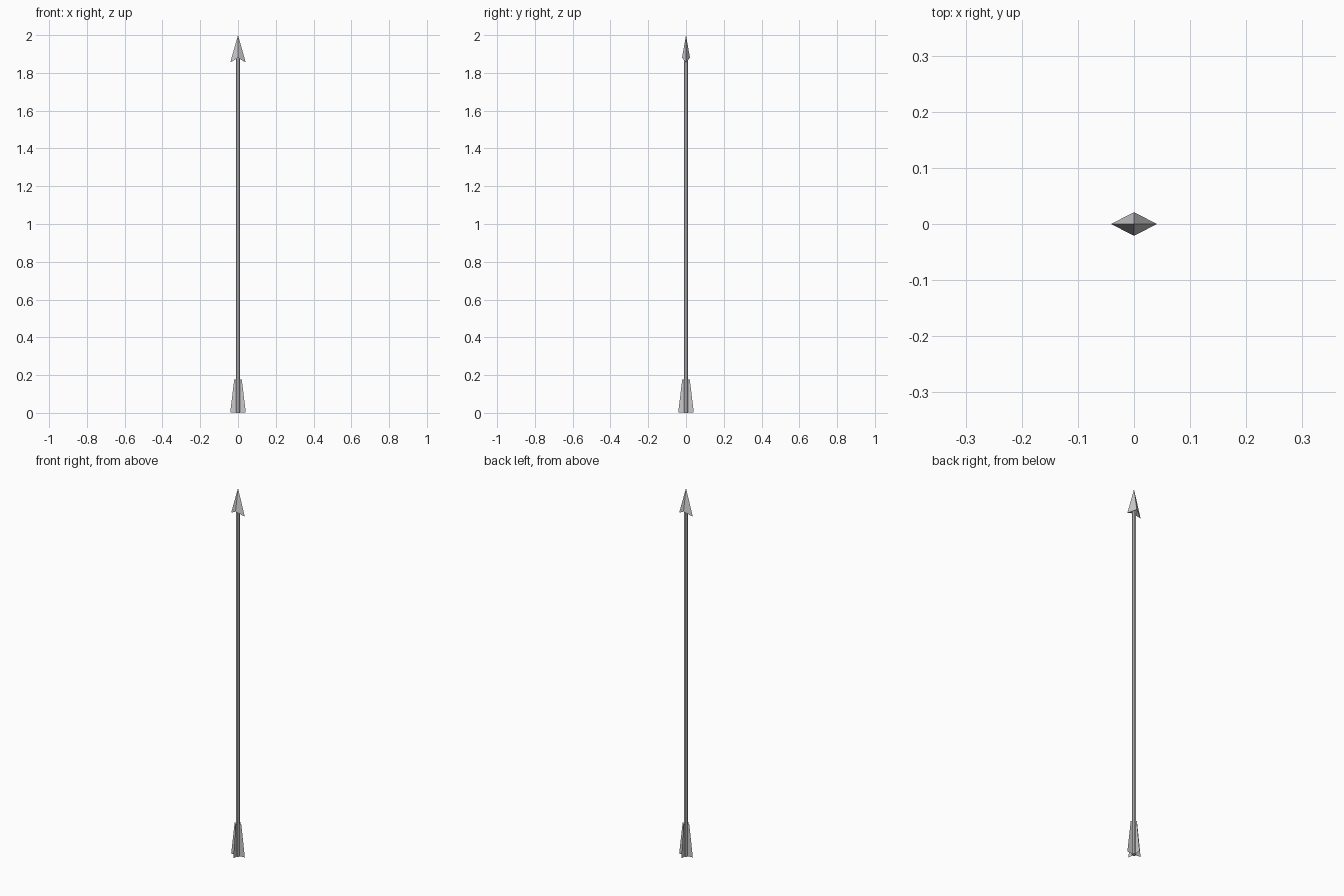
import bpy
from math import pi, cos, sin

if "Cube" in bpy.data.objects:
    bpy.data.objects.remove(bpy.data.objects["Cube"])


def make_mesh(name, verts, faces):
    mesh = bpy.data.meshes.new(name)
    mesh.from_pydata(verts, [], faces)
    mesh.update()
    obj = bpy.data.objects.new(name, mesh)
    bpy.context.collection.objects.link(obj)
    return obj


# Shaft
SHAFT_TOP = 1.89
bpy.ops.mesh.primitive_cylinder_add(vertices=8, radius=0.011, depth=SHAFT_TOP,
                                    location=(0, 0, SHAFT_TOP / 2),
                                    rotation=(0, 0, pi / 8))
bpy.context.object.name = "shaft"

# Barbed head: tip, two swept-back barbs, two raised ridges, recessed base
head_verts = [(0, 0, 2.0),
              (0.041, 0, 1.855), (0, 0.021, 1.88),
              (-0.041, 0, 1.855), (0, -0.021, 1.88),
              (0, 0, 1.88)]
head_faces = []
for i in range(4):
    a, b = 1 + i, 1 + (i + 1) % 4
    head_faces += [(0, a, b), (5, b, a)]
make_mesh("arrow_head", head_verts, head_faces)

# Four thin tapered fins around the tail
fin_profile = [(0, 0), (0.041, 0.003), (0.02, 0.177), (0, 0.177)]
for i in range(4):
    c, s = cos(i * pi / 2), sin(i * pi / 2)
    make_mesh(f"tail_fin_{i + 1}", [(r * c, r * s, z) for r, z in fin_profile],
              [(0, 1, 2, 3)])
